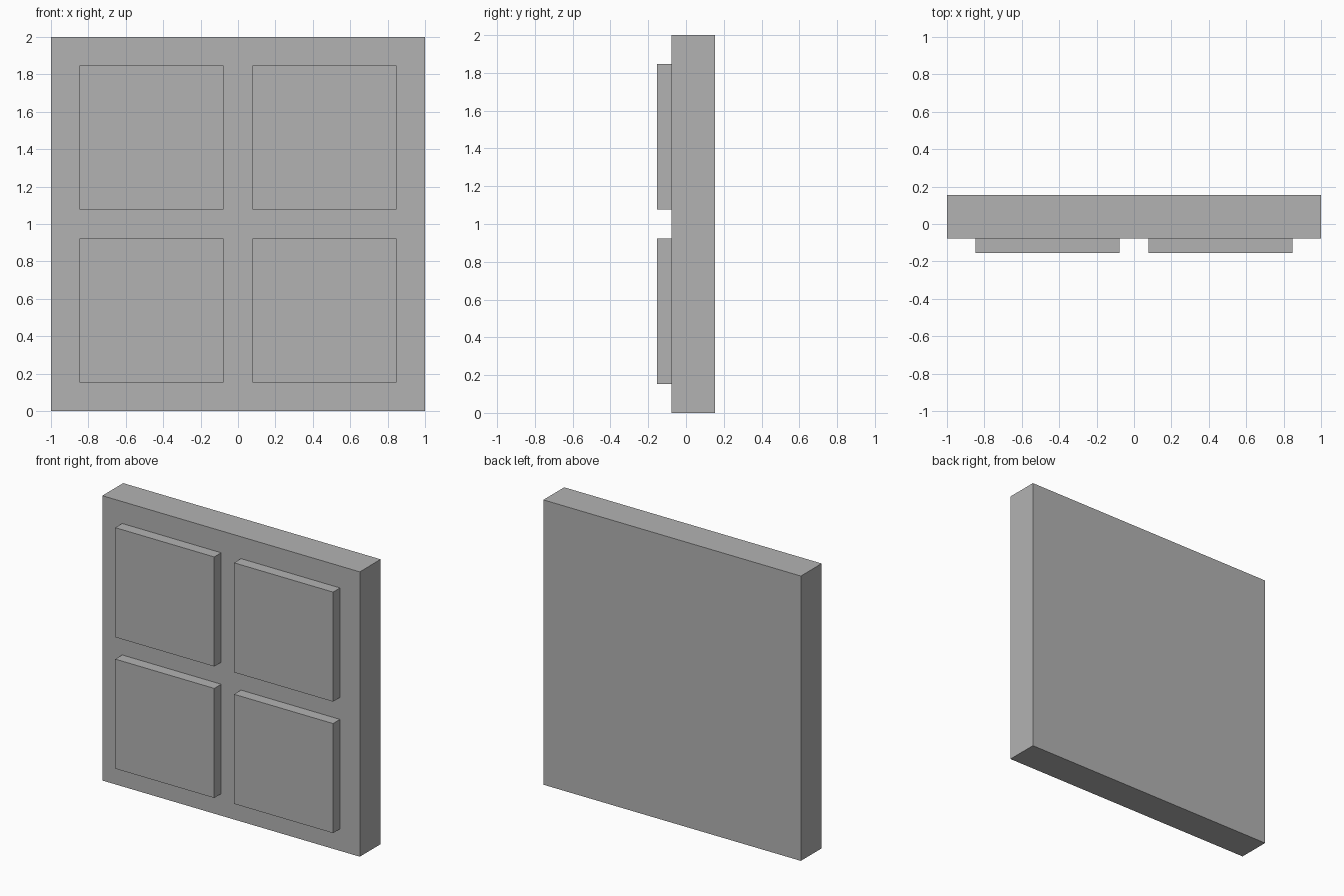
import bpy

default = bpy.data.objects.get("Cube")
if default:
    bpy.data.objects.remove(default, do_unlink=True)

# Single plain grey
GREY = (0.45, 0.45, 0.45, 1)
grey = bpy.data.materials.new("plain_grey")
grey.use_nodes = True
grey.diffuse_color = GREY
grey.node_tree.nodes["Principled BSDF"].inputs["Base Color"].default_value = GREY

U = 1 / 13  # module: gap between panels and their relief depth


def box(name, centre, size):
    bpy.ops.mesh.primitive_cube_add(size=1, location=centre)
    obj = bpy.context.object
    obj.name = name
    obj.scale = size
    bpy.ops.object.transform_apply(location=False, rotation=False, scale=True)
    obj.data.materials.append(grey)
    return obj


# Square backing slab
box("backing_slab", (0, U / 2, 1), (2, 3 * U, 2))

# Four raised square panels on the front
for side, sx in (("left", 1), ("right", -1)):
    for level, sz in (("upper", 1), ("lower", -1)):
        box(f"{level}_{side}_panel",
            (sx * 6 * U, -1.5 * U, 1 + sz * 6 * U),
            (10 * U, U, 10 * U))
